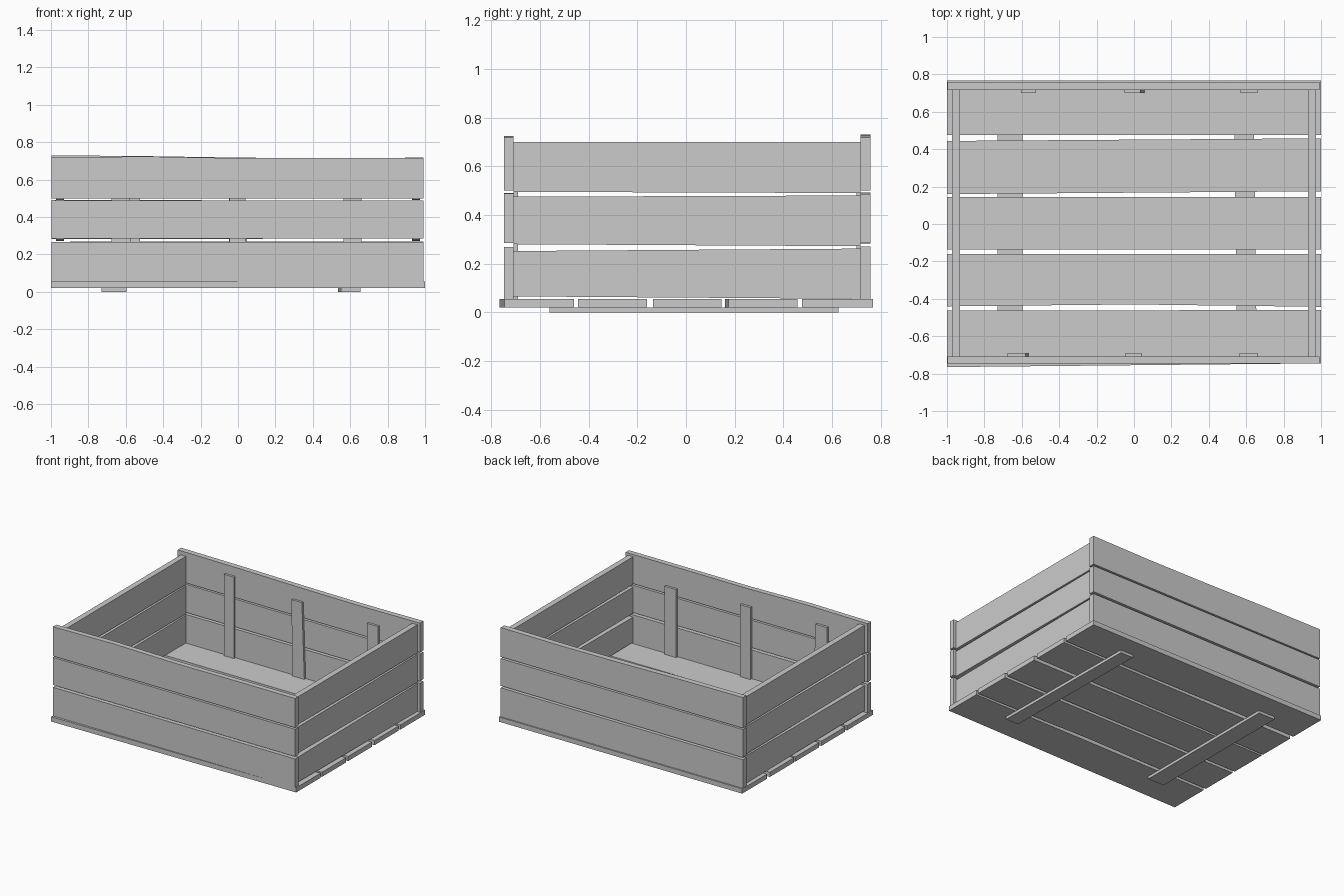
import bpy, bmesh

if "Cube" in bpy.data.objects:
    bpy.data.objects.remove(bpy.data.objects["Cube"])


def board(name, outline, axis, lo, hi):
    """Extrude a 2D outline (in the two other axes) from lo to hi along axis."""
    bm = bmesh.new()

    def point(u, v, d):
        return {'x': (d, u, v), 'y': (u, d, v), 'z': (u, v, d)}[axis]

    a = [bm.verts.new(point(u, v, lo)) for u, v in outline]
    b = [bm.verts.new(point(u, v, hi)) for u, v in outline]
    bm.faces.new(a)
    bm.faces.new(b)
    n = len(a)
    for i in range(n):
        j = (i + 1) % n
        bm.faces.new((a[i], a[j], b[j], b[i]))
    bmesh.ops.recalc_face_normals(bm, faces=bm.faces)
    mesh = bpy.data.meshes.new(name)
    bm.to_mesh(mesh)
    bm.free()
    ob = bpy.data.objects.new(name, mesh)
    bpy.context.collection.objects.link(ob)
    return ob


def strip(u0, u1, low, high):
    """Outline from u0 to u1 with evenly spaced heights on both long edges."""
    def edge(vals):
        k = len(vals) - 1
        return [(u0 + (u1 - u0) * i / k, v) for i, v in enumerate(vals)]
    return edge(low) + edge(high)[::-1]


# Floor boards, slightly uneven
floor = [((-0.765, -0.745), (-0.463, -0.46)),
         ((-0.44, -0.43, -0.443), (-0.16, -0.16)),
         ((-0.135, -0.135), (0.145, 0.145)),
         ((0.16, 0.175), (0.444, 0.458)),
         ((0.477, 0.477), (0.768, 0.768))]
for i, (low, high) in enumerate(floor):
    board(f"floor_board_{i + 1}", strip(-1, 1, low, high), 'z', 0.02, 0.055)

# Runners underneath
board("runner_left", strip(-0.73, -0.595, (-0.56, -0.56), (0.6, 0.6)), 'z', 0, 0.02)
board("runner_right", [(0.55, -0.56), (0.655, -0.56), (0.64, 0.625), (0.535, 0.625)], 'z', 0, 0.02)

# Long front and back walls, three boards each
front_rows = [((0.055, 0.055), (0.268, 0.268)),
              ((0.285, 0.285), (0.49, 0.488)),
              ((0.5, 0.5), (0.718, 0.724, 0.715, 0.717, 0.717))]
back_rows = [((0.055, 0.055), (0.268, 0.27)),
             ((0.283, 0.285), (0.492, 0.487)),
             ((0.502, 0.5), (0.73, 0.726, 0.718, 0.714, 0.718))]
for side, rows, y0, y1 in (("front", front_rows, -0.747, -0.708),
                           ("back", back_rows, 0.717, 0.758)):
    for i, (low, high) in enumerate(rows):
        board(f"{side}_board_{i + 1}", strip(-0.998, 0.992, low, high), 'y', y0, y1)

# Short end walls between them
end_rows = [((0.066, 0.056), (0.252, 0.262)),
            ((0.28, 0.272), (0.475, 0.48)),
            ((0.495, 0.49), (0.7, 0.7))]
for side, x0, x1 in (("left", -0.972, -0.93), ("right", 0.93, 0.972)):
    for i, (low, high) in enumerate(end_rows):
        board(f"{side}_board_{i + 1}", strip(-0.708, 0.717, low, high), 'x', x0, x1)

# Upright battens inside: bottom left/right x, top left/right x, top height
front_battens = [(-0.675, -0.565, -0.675, -0.58, 0.61),
                 (-0.045, 0.04, -0.045, 0.04, 0.59),
                 (0.565, 0.66, 0.565, 0.66, 0.56)]
back_battens = [(-0.605, -0.525, -0.605, -0.525, 0.66),
                (-0.045, 0.055, -0.05, 0.035, 0.62),
                (0.57, 0.66, 0.57, 0.66, 0.61)]
for side, battens, y0, y1 in (("front", front_battens, -0.708, -0.69),
                              ("back", back_battens, 0.7, 0.717)):
    for i, (bl, br, tl, tr, top) in enumerate(battens):
        board(f"{side}_batten_{i + 1}",
              [(bl, 0.055), (br, 0.055), (tr, top), (tl, top)], 'y', y0, y1)
